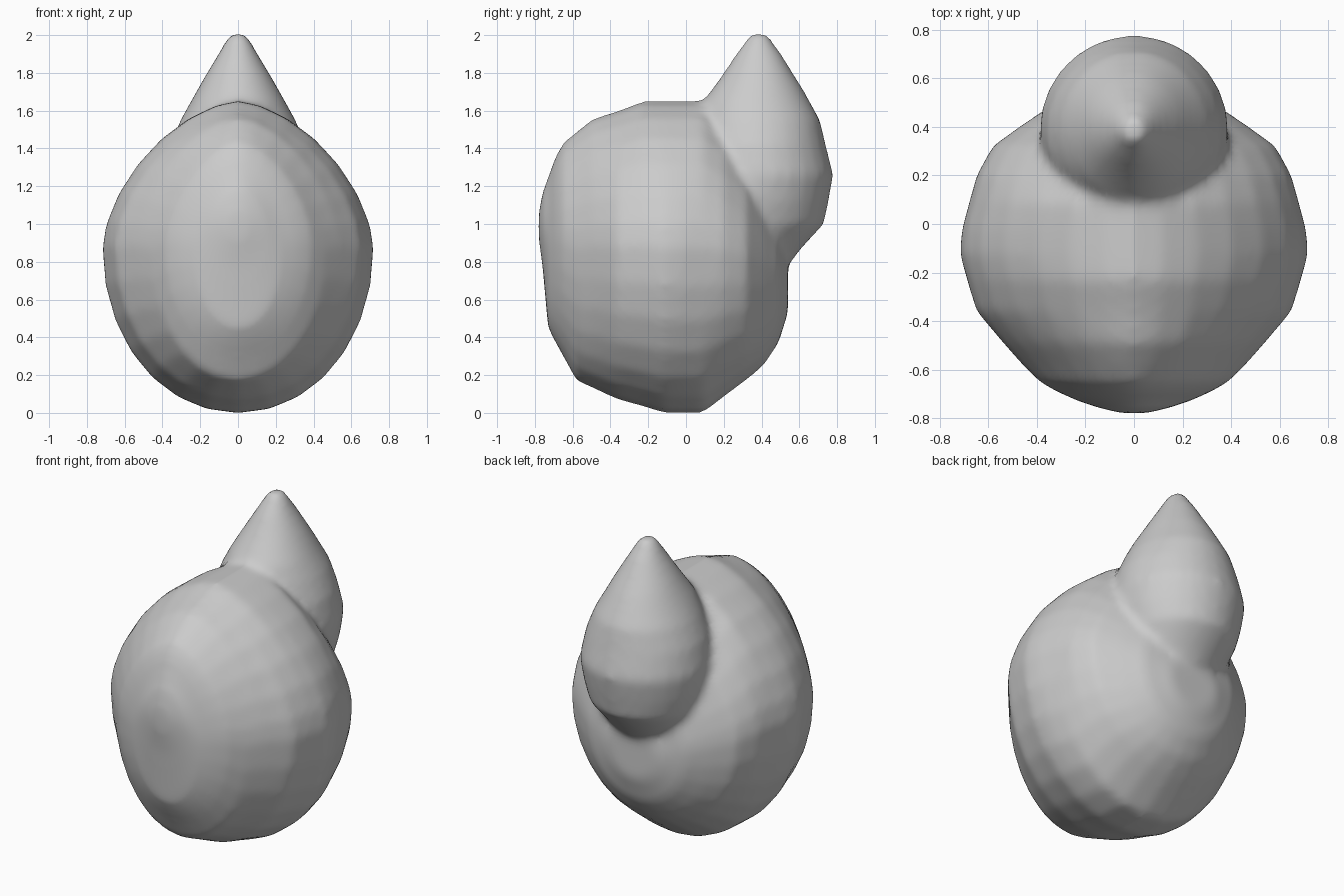
import bpy, bmesh, math

if "Cube" in bpy.data.objects:
    bpy.data.objects.remove(bpy.data.objects["Cube"])

# body sections along y: y, bottom z, top z, half width
BODY = [(-.78, .92, 1.06, .05), (-.76, .78, 1.17, .14), (-.73, .45, 1.25, .23),
        (-.69, .37, 1.36, .32), (-.65, .30, 1.43, .39), (-.58, .17, 1.49, .46),
        (-.49, .13, 1.56, .54), (-.36, .07, 1.60, .65), (-.23, .035, 1.65, .69),
        (-.12, 0, 1.65, .72), (-.02, 0, 1.65, .71), (.09, 0, 1.65, .68),
        (.20, .085, 1.56, .65), (.32, .175, 1.42, .585), (.41, .25, 1.28, .46),
        (.49, .37, 1.10, .34), (.54, .53, .85, .17)]
# pointed rear lobe sections along z: z, front y, back y, half width
LOBE = [(.66, .22, .42, .12), (.78, .14, .54, .22), (.87, .08, .61, .28),
        (1.0, .03, .73, .34), (1.12, .0, .755, .375), (1.26, .0, .78, .39),
        (1.42, .02, .74, .36), (1.55, .05, .71, .305), (1.65, .09, .655, .25),
        (1.73, .15, .61, .205), (1.80, .20, .565, .165), (1.90, .265, .505, .105),
        (2.005, .34, .43, .045)]
SEG = 28


def power(v, p):
    return math.copysign(abs(v) ** (2 / p), v)


def loft(name, rings):
    """Skin a stack of equal point rings and close both ends."""
    bm = bmesh.new()
    rows = [[bm.verts.new(p) for p in ring] for ring in rings]
    for r0, r1 in zip(rows, rows[1:]):
        for i in range(SEG):
            j = (i + 1) % SEG
            bm.faces.new((r0[i], r0[j], r1[j], r1[i]))
    bm.faces.new(rows[0][::-1])
    bm.faces.new(rows[-1])
    bmesh.ops.recalc_face_normals(bm, faces=bm.faces[:])
    mesh = bpy.data.meshes.new(name)
    bm.to_mesh(mesh)
    bm.free()
    obj = bpy.data.objects.new(name, mesh)
    bpy.context.collection.objects.link(obj)
    return obj


angles = [math.tau * i / SEG for i in range(SEG)]

# egg-shaped body: slimmer above its widest height
body_rings = []
for y, z0, z1, w in BODY:
    zm = z0 + (z1 - z0) * .53
    ring = []
    for a in angles:
        c, s = math.cos(a), math.sin(a)
        p = 1.65 if s > 0 else 2.05
        h = z1 - zm if s > 0 else zm - z0
        ring.append((w * power(c, p), y, zm + h * power(s, p)))
    body_rings.append(ring)
body = loft("round_body", body_rings)

# pointed lobe rising from the rear
lobe = loft("pointed_lobe", [
    [(w * math.cos(a), (y0 + y1) / 2 + (y1 - y0) / 2 * math.sin(a), z) for a in angles]
    for z, y0, y1, w in LOBE])
lobe.hide_render = True
lobe.hide_set(True)

# fuse both and soften the join
union = body.modifiers.new("fuse", 'BOOLEAN')
union.operation = 'UNION'
union.solver = 'EXACT'
union.object = lobe
remesh = body.modifiers.new("skin", 'REMESH')
remesh.mode = 'VOXEL'
remesh.voxel_size = .025
remesh.use_smooth_shade = True
soft = body.modifiers.new("soften", 'SMOOTH')
soft.factor = .5
soft.iterations = 8

# keep only the finished surface
bpy.context.view_layer.update()
done = body.evaluated_get(bpy.context.evaluated_depsgraph_get())
final = bpy.data.meshes.new_from_object(done)
body.modifiers.clear()
body.data = final
bpy.data.objects.remove(lobe)
